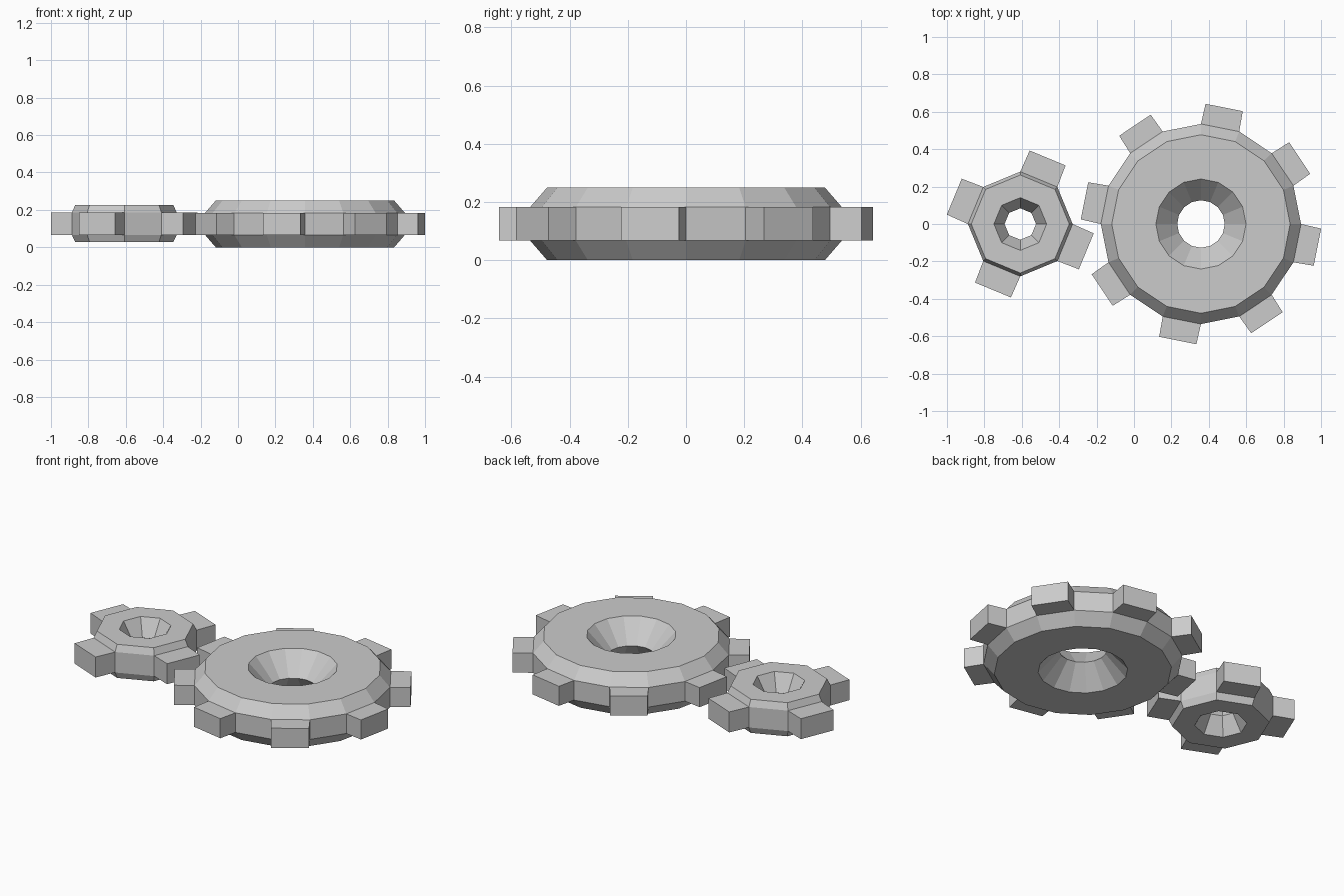
import bpy, bmesh
from math import cos, sin, pi, tau
from mathutils import Matrix

if "Cube" in bpy.data.objects:
    bpy.data.objects.remove(bpy.data.objects["Cube"])


def gear(name, center_x, sides, profile, tip):
    """Lathe a closed (radius, z) profile, then extrude every other rim face.
    The first two profile points are the bottom and top of the rim band."""
    bm = bmesh.new()
    rings = [[bm.verts.new((r * cos(tau * i / sides), r * sin(tau * i / sides), z))
              for r, z in profile] for i in range(sides)]
    n = len(profile)
    rim = []
    for i in range(sides):
        a, b = rings[i], rings[(i + 1) % sides]
        for j in range(n):
            k = (j + 1) % n
            face = bm.faces.new((a[j], b[j], b[k], a[k]))
            if j == 0:
                rim.append(face)
    bm.normal_update()

    # Teeth
    depth = tip - profile[0][0] * cos(pi / sides)
    teeth = bmesh.ops.extrude_discrete_faces(bm, faces=rim[1::2])["faces"]
    for face in teeth:
        face.normal_update()
        out = face.normal.copy()
        mid = face.calc_center_median()
        narrow = Matrix.Diagonal((0.97, 0.97, 1, 1))
        for v in face.verts:
            v.co = mid + narrow @ (v.co - mid) + out * depth

    bmesh.ops.recalc_face_normals(bm, faces=bm.faces)
    mesh = bpy.data.meshes.new(name)
    bm.to_mesh(mesh)
    bm.free()
    obj = bpy.data.objects.new(name, mesh)
    obj.location.x = center_x
    bpy.context.collection.objects.link(obj)
    return obj


# Large gear: chamfered rim, double-cone bore
gear("large_gear", 0.358, 16,
     [(0.535, 0.067), (0.535, 0.183), (0.477, 0.25), (0.241, 0.25),
      (0.127, 0.125), (0.241, 0.0), (0.477, 0.0)], 0.635)

# Small gear
gear("small_gear", -0.608, 8,
     [(0.28, 0.066), (0.28, 0.187), (0.262, 0.226), (0.141, 0.226),
      (0.084, 0.127), (0.141, 0.027), (0.262, 0.027)], 0.382)
